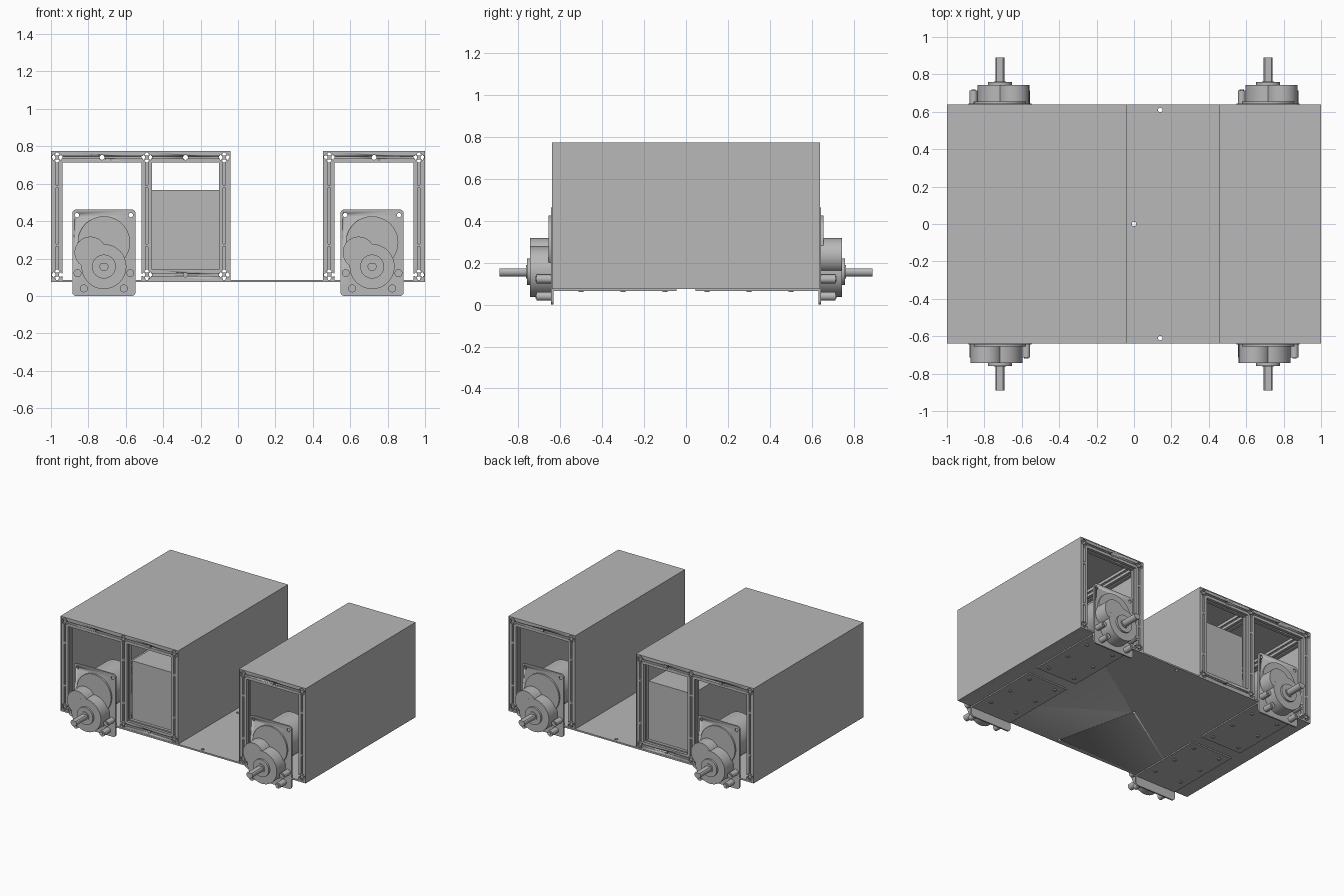
import bpy, bmesh, math
from mathutils import Matrix, Vector

cube = bpy.data.objects.get("Cube")
if cube:
    bpy.data.objects.remove(cube, do_unlink=True)

GREY = (0.48, 0.48, 0.48, 1)
grey = bpy.data.materials.new("plain_grey")
grey.use_nodes = True
grey.diffuse_color = GREY
grey.node_tree.nodes["Principled BSDF"].inputs["Base Color"].default_value = GREY

I = Matrix.Identity(4)
TURN = {"Z": I,
        "Y": Matrix.Rotation(math.pi / 2, 4, "X"),
        "X": Matrix.Rotation(math.pi / 2, 4, "Y")}


def finish(name, bm, matrix=I):
    """Turn a bmesh into a grey object with sharp creases."""
    bm.transform(matrix)
    bmesh.ops.recalc_face_normals(bm, faces=bm.faces)
    mesh = bpy.data.meshes.new(name)
    bm.to_mesh(mesh)
    bm.free()
    mesh.materials.append(grey)
    mesh.shade_smooth()
    mesh.set_sharp_from_angle(angle=math.radians(30))
    obj = bpy.data.objects.new(name, mesh)
    bpy.context.collection.objects.link(obj)
    return obj


def box(name, x, y, z, matrix=I, corner=0):
    """Box from (low, high) ranges, optionally rounded in the xz plane."""
    bm = bmesh.new()
    bmesh.ops.create_cube(bm, size=1)
    size = [b - a for a, b in (x, y, z)]
    mid = [(a + b) / 2 for a, b in (x, y, z)]
    bm.transform(Matrix.Translation(mid) @ Matrix.Diagonal((*size, 1)))
    if corner:
        edges = [e for e in bm.edges if abs(e.verts[0].co.y - e.verts[1].co.y) > 1e-4]
        bmesh.ops.bevel(bm, geom=edges, offset=corner, segments=4, affect="EDGES", profile=0.5)
    return finish(name, bm, matrix)


def rod(name, r, start, length, axis="Y", matrix=I, sides=32, flat=None):
    """Cylinder from a centre of its near end; flat trims one side."""
    bm = bmesh.new()
    bmesh.ops.create_cone(bm, cap_ends=True, segments=sides, radius1=r, radius2=r, depth=abs(length))
    bm.transform(TURN[axis])
    if flat:
        for v in bm.verts:
            v.co.z = min(v.co.z, flat)
    mid = Vector(start)
    mid["XYZ".index(axis)] += length / 2
    return finish(name, bm, matrix @ Matrix.Translation(mid))


def drill(obj, r, centre, axis):
    """Cut a round hole right through an object."""
    start = Vector(centre)
    start["XYZ".index(axis)] -= 0.1
    cutter = rod("hole_cutter", r, start, 0.2, axis, sides=16)
    cutter.hide_render = True
    mod = obj.modifiers.new("hole", "BOOLEAN")
    mod.operation = "DIFFERENCE"
    mod.solver = "EXACT"
    mod.object = cutter
    bpy.context.view_layer.objects.active = obj
    bpy.ops.object.modifier_apply(modifier=mod.name)
    bpy.data.objects.remove(cutter, do_unlink=True)


H = 0.0275  # half width of a slotted rail


def rail(name, axis, centre, length):
    """Slotted aluminium rail."""
    side = [(H, -H), (H, -0.007), (0.0215, -0.007), (0.0215, -0.015), (0.0105, -0.006),
            (0.0105, 0.006), (0.0215, 0.015), (0.0215, 0.007), (H, 0.007)]
    bm = bmesh.new()
    verts = []
    for k in range(4):
        turn = Matrix.Rotation(k * math.pi / 2, 3, "Z")
        verts += [bm.verts.new(turn @ Vector((a, b, -length / 2))) for a, b in side]
    face = bm.faces.new(verts)
    new = bmesh.ops.extrude_face_region(bm, geom=[face])["geom"]
    bmesh.ops.translate(bm, vec=(0, 0, length), verts=[v for v in new if isinstance(v, bmesh.types.BMVert)])
    return finish(name, bm, Matrix.Translation(centre) @ TURN[axis])


# Base sheet with its three holes
DEPTH = 0.64
BASE = 0.086
TOP = 0.774
T = 0.006
base = box("base_sheet", (-1, 1), (-DEPTH, DEPTH), (0.075, BASE))
for x, y in ((0, 0), (0.14, 0.61), (0.14, -0.61)):
    drill(base, 0.012, (x, y, 0.08), "Z")

# Two open-ended housings: skins over a rail frame
END = DEPTH - 0.002
LOW, HIGH = BASE + H, TOP - T - H


def housing(name, x0, x1, middle=()):
    span = (-DEPTH, DEPTH)
    box(name + "_roof", (x0, x1), span, (TOP - T, TOP))
    box(name + "_right_wall", (x0, x0 + T), span, (BASE, TOP - T))
    box(name + "_left_wall", (x1 - T, x1), span, (BASE, TOP - T))
    posts = [x0 + T + H, *middle, x1 - T - H]
    for x in posts:
        for z in (LOW, HIGH):
            rail(name + "_long_rail", "Y", (x, 0, z), 2 * END)
        for s in (-1, 1):
            rail(name + "_post", "Z", (x, s * (END - H), (LOW + HIGH) / 2), HIGH - LOW - 2 * H)
            for z in (0.27, 0.585):
                rod(name + "_post_screw", 0.009, (x, s * (END - 0.012), z), s * 0.013, sides=12)
    for a, b in zip(posts, posts[1:]):
        for s in (-1, 1):
            centre = ((a + b) / 2, s * (END - H), HIGH)
            beam = rail(name + "_top_rail", "X", centre, b - a - 2 * H)
            drill(beam, 0.013, centre, "Y")
    return posts


wide = housing("wide_housing", -1, -0.04, (-0.4875,))
housing("narrow_housing", 0.455, 1)

# Inner compartment of the wide housing, with its bottom rails
a, b = wide[1], wide[2]
for s in (-1, 1):
    centre = ((a + b) / 2, s * (END - H), LOW)
    sill = rail("compartment_sill_rail", "X", centre, b - a - 2 * H)
    drill(sill, 0.012, centre, "Y")
box("inner_case", (a + H, b - H), (-0.58, 0.58), (BASE + 0.01, 0.567))


# Geared motors on bent brackets, one at each end of both housings
def motor(name, m):
    face = -0.643
    plate = box(name + "_mount_plate", (-0.169, 0.169), (face, face + 0.011), (0, 0.462), corner=0.02)
    for x in (-0.144, 0.144):
        drill(plate, 0.012, (x, face, 0.432), "Y")
    plate.data.transform(m)
    box(name + "_bracket_foot", (-0.169, 0.169), (face + 0.01, -0.045), (0.066, 0.075), m)
    for x in (-0.11, 0.11):
        for y in (-0.5, -0.3, -0.1):
            rod(name + "_foot_screw", 0.012, (x, y, 0.067), -0.007, "Z", m, 12)
    rod(name + "_can", 0.14, (0, face + 0.01, 0.286), 0.25, matrix=m, sides=48)
    rod(name + "_flange", 0.14, (0, face, 0.286), -0.012, matrix=m, sides=48)
    rod(name + "_idler_lobe", 0.085, (-0.072, face, 0.232), -0.1, matrix=m, sides=40)
    rod(name + "_output_lobe", 0.12, (0, face, 0.157), -0.101, matrix=m, sides=48)
    rod(name + "_boss", 0.064, (0, -0.74, 0.157), -0.018, matrix=m)
    rod(name + "_collar", 0.032, (0, -0.755, 0.157), -0.008, matrix=m)
    rod(name + "_shaft", 0.024, (0, -0.75, 0.157), -0.14, matrix=m, sides=24, flat=0.015)
    for x, z in ((0.141, 0.122), (0.107, 0.04)):
        for s in (-1, 1):
            rod(name + "_standoff", 0.021, (s * x, face, z), -0.07, matrix=m, sides=20)
            rod(name + "_standoff_screw", 0.011, (s * x, face - 0.069, z), -0.006, matrix=m, sides=12)


for side, x in (("right", -0.717), ("left", 0.717)):
    place = Matrix.Translation((x, 0, 0))
    motor("front_" + side + "_motor", place)
    motor("back_" + side + "_motor", place @ Matrix.Rotation(math.pi, 4, "Z"))
